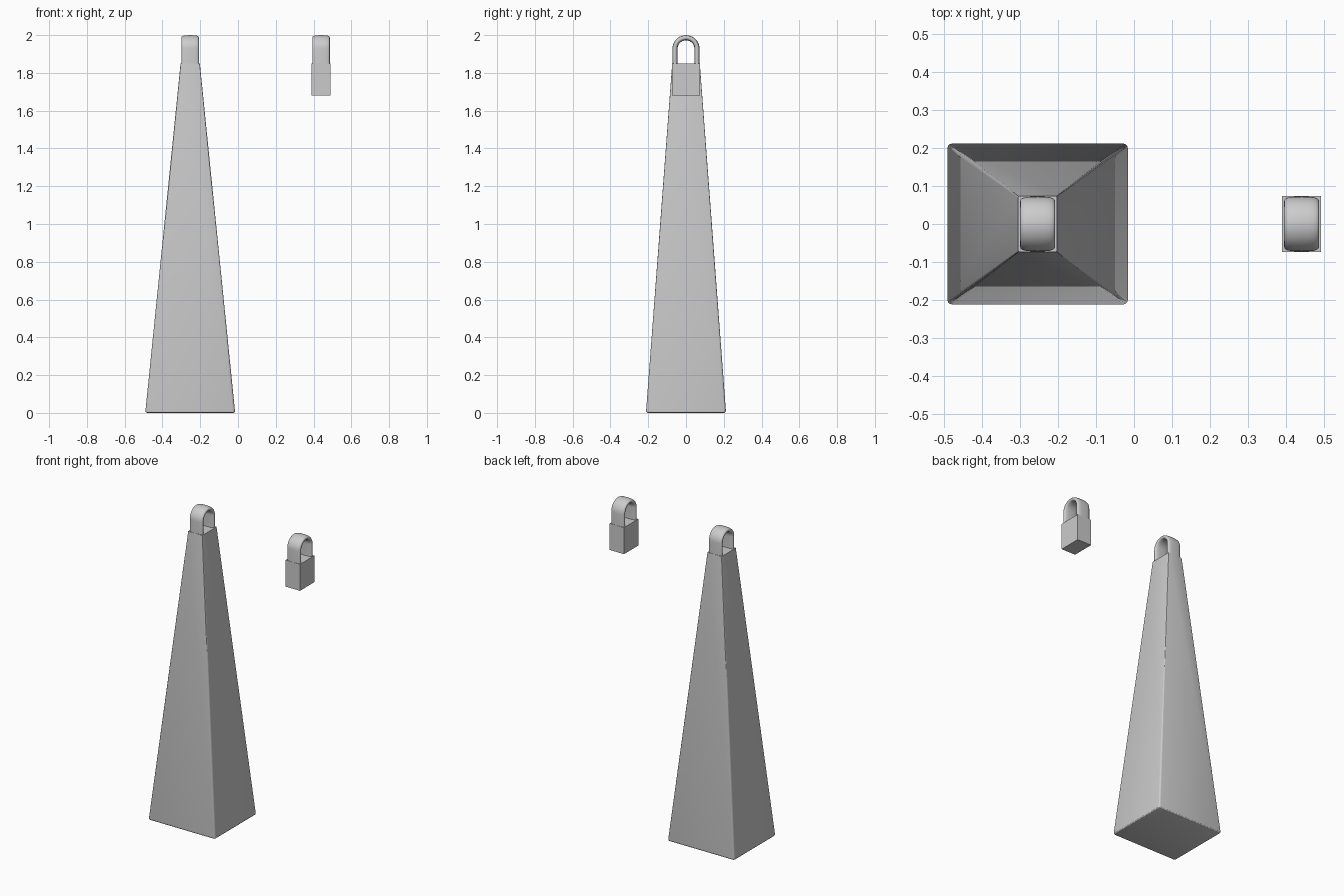
import bpy, bmesh, math
from mathutils import Vector

if "Cube" in bpy.data.objects:
    bpy.data.objects.remove(bpy.data.objects["Cube"])


def finish(bm, name, smooth=None):
    bmesh.ops.recalc_face_normals(bm, faces=bm.faces)
    me = bpy.data.meshes.new(name)
    bm.to_mesh(me)
    bm.free()
    ob = bpy.data.objects.new(name, me)
    bpy.context.collection.objects.link(ob)
    if smooth:
        bpy.context.view_layer.objects.active = ob
        ob.select_set(True)
        bpy.ops.object.shade_smooth_by_angle(angle=math.radians(smooth))
        ob.select_set(False)
    return ob


def box(size, centre):
    bm = bmesh.new()
    bmesh.ops.create_cube(bm, size=1)
    for v in bm.verts:
        v.co = Vector([v.co[i] * size[i] + centre[i] for i in range(3)])
    return bm


def hanging_loop(name, x):
    # Rounded flat section swept along two legs and a half circle
    bm = bmesh.new()
    r, zc, half_w, half_t, n = 0.0585, 1.9275, 0.046, 0.0135, 24
    path = [(r, 1.84, 0)]
    path += [(r * math.cos(a), zc + r * math.sin(a), a)
             for a in (math.pi * i / 20 for i in range(21))]
    path += [(-r, 1.84, math.pi)]
    rings = []
    for y, z, a in path:
        ring = []
        for k in range(n):
            t = 2 * math.pi * k / n
            c, s = math.cos(t), math.sin(t)
            u = half_w * math.copysign(abs(c) ** 0.7, c)
            w = half_t * math.copysign(abs(s) ** 0.7, s)
            ring.append(bm.verts.new((x + u, y + w * math.cos(a), z + w * math.sin(a))))
        rings.append(ring)
    for p, q in zip(rings, rings[1:]):
        for k in range(n):
            m = (k + 1) % n
            bm.faces.new((p[k], p[m], q[m], q[k]))
    bm.faces.new(rings[0])
    bm.faces.new(rings[-1])
    return finish(bm, name, 40)


# Tall tapered weight: bevel sides and base, then taper towards the top
X = -0.253
H = 1.85
bm = box((0.476, 0.424, H), (0, 0, H / 2))
edges = [e for e in bm.edges if min(v.co.z for v in e.verts) < 0.01]
bmesh.ops.bevel(bm, geom=edges, offset=0.012, segments=3, profile=0.5,
                affect='EDGES')
for v in bm.verts:
    f = v.co.z / H
    v.co.x = X + v.co.x * (1 + f * (0.102 / 0.476 - 1))
    v.co.y *= 1 + f * (0.146 / 0.424 - 1)
finish(bm, "tapered_weight", 30)
hanging_loop("weight_loop", X)

# Small separate block with its own loop
finish(box((0.102, 0.146, 0.17), (0.44, 0, 1.765)), "small_block")
hanging_loop("block_loop", 0.44)
